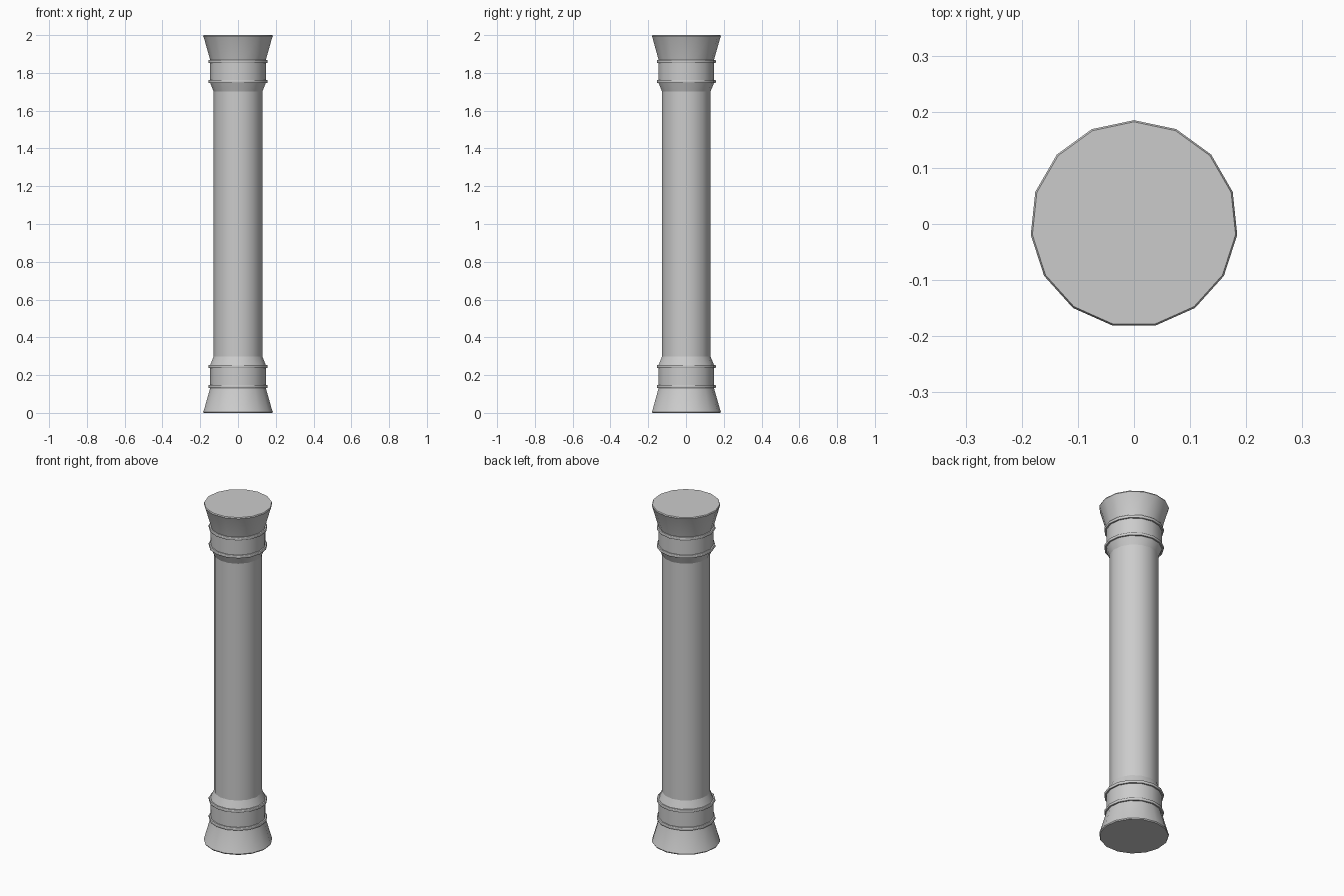
import bpy, bmesh, math

if "Cube" in bpy.data.objects:
    bpy.data.objects.remove(bpy.data.objects["Cube"])

SIDES = 15
HEIGHT = 2.0


def lathe(name, profile, cap_first=False):
    """Revolve (radius, z) points into a 15-sided part, one corner facing +y."""
    bm = bmesh.new()
    rings = []
    for r, z in profile:
        angles = [math.pi / 2 + 2 * math.pi * i / SIDES for i in range(SIDES)]
        rings.append([bm.verts.new((r * math.cos(a), r * math.sin(a), z)) for a in angles])
    for low, high in zip(rings, rings[1:]):
        for i in range(SIDES):
            j = (i + 1) % SIDES
            face = [low[i], low[j], high[j], high[i]]
            bm.faces.new(face if profile[0][1] < profile[-1][1] else face[::-1])
    if cap_first:
        cap = bm.faces.new(rings[0])
        cap.normal_update()
        if (cap.normal.z > 0) != (profile[0][1] > HEIGHT / 2):
            cap.normal_flip()
    mesh = bpy.data.meshes.new(name)
    bm.to_mesh(mesh)
    bm.free()
    obj = bpy.data.objects.new(name, mesh)
    bpy.context.collection.objects.link(obj)
    bpy.ops.object.select_all(action='DESELECT')
    obj.select_set(True)
    bpy.context.view_layer.objects.active = obj
    bpy.ops.object.shade_smooth_by_angle(angle=math.radians(30))
    return obj


def bead(z):
    """Thin raised ring with slightly eased edges."""
    return [(0.148, z), (0.156, z), (0.158, z + 0.003),
            (0.158, z + 0.013), (0.156, z + 0.016), (0.148, z + 0.016)]


# Flared foot, two beads around a plain band, and a collar tapering to the shaft
end_profile = [(0.182, 0.0), (0.185, 0.006), (0.182, 0.012)]
end_profile += bead(0.132) + bead(0.238) + [(0.13, 0.298)]

lathe("base", end_profile, cap_first=True)

# Capital repeats the base upside down
lathe("capital", [(r, HEIGHT - z) for r, z in end_profile], cap_first=True)

# Plain shaft between the collars
lathe("shaft", [(0.13, 0.298), (0.13, HEIGHT - 0.298)])
